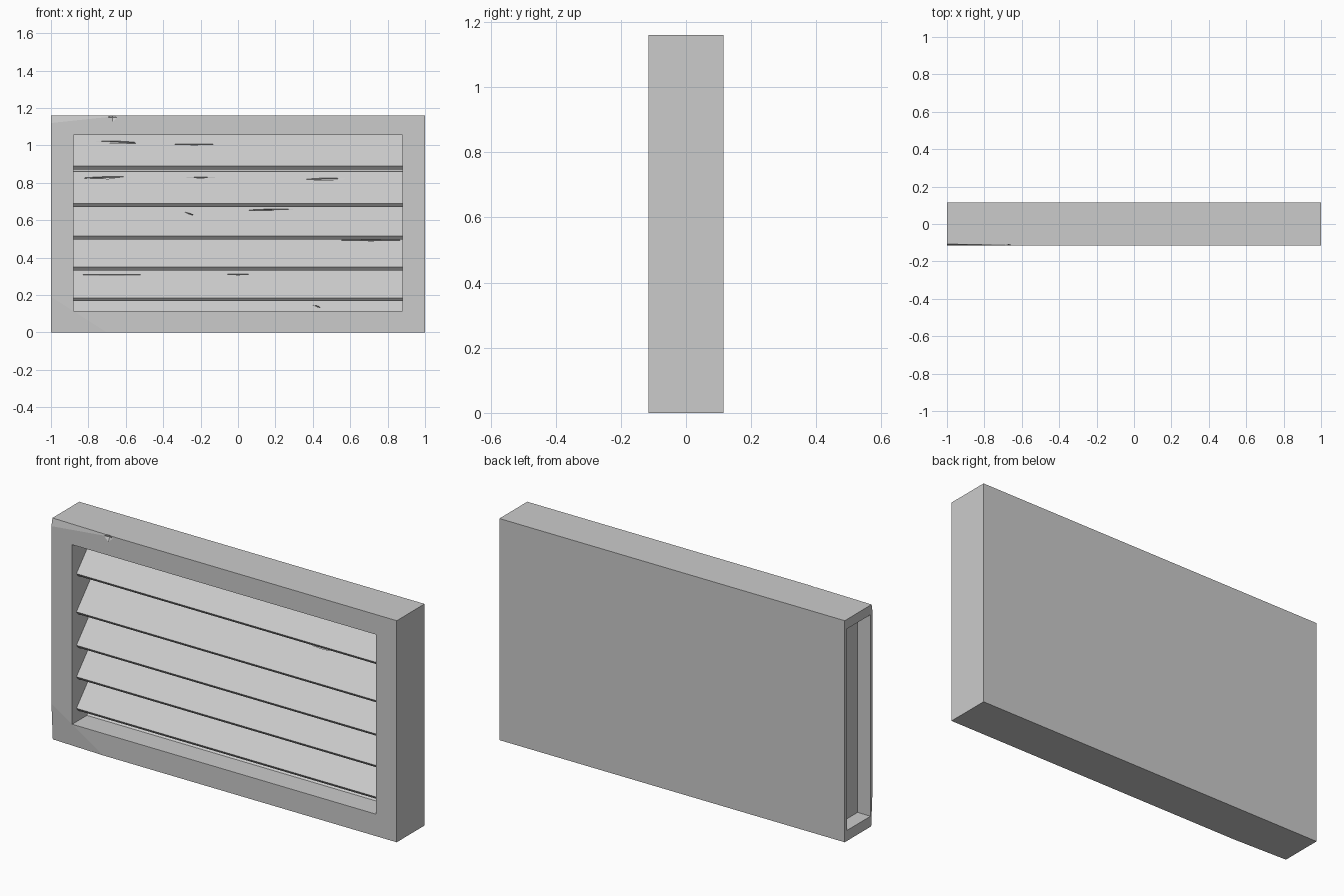
import bpy, bmesh
from mathutils import Vector, Matrix

if "Cube" in bpy.data.objects:
    bpy.data.objects.remove(bpy.data.objects["Cube"])


def finish(bm, name):
    bmesh.ops.recalc_face_normals(bm, faces=bm.faces)
    mesh = bpy.data.meshes.new(name)
    bm.to_mesh(mesh)
    bm.free()
    ob = bpy.data.objects.new(name, mesh)
    bpy.context.collection.objects.link(ob)
    return ob


def add_box(bm, lo, hi):
    lo, hi = Vector(lo), Vector(hi)
    m = Matrix.Translation((lo + hi) / 2) @ Matrix.Diagonal((*(hi - lo), 1))
    bmesh.ops.create_cube(bm, size=1, matrix=m)


def add_sliver(bm, pos, size, tilt=0.0):
    # Pointed eight-sided splinter used to carve a crack
    m = Matrix.Translation(pos) @ Matrix.Rotation(tilt, 4, 'Y') @ Matrix.Diagonal((*size, 1))
    bmesh.ops.create_uvsphere(bm, u_segments=4, v_segments=2, radius=1, matrix=m)


def carve(ob, cutter):
    mod = ob.modifiers.new("carve", 'BOOLEAN')
    mod.operation = 'DIFFERENCE'
    mod.solver = 'EXACT'
    mod.object = cutter
    bpy.context.view_layer.objects.active = ob
    bpy.ops.object.modifier_apply(modifier=mod.name)
    bpy.data.objects.remove(cutter)


def shave(bm, a, b, c):
    # Slice a thin wedge from the front face through three points
    a, b, c = Vector(a), Vector(b), Vector(c)
    n = (b - a).cross(c - a).normalized()
    if n.y > 0:
        n = -n
    cut = bmesh.ops.bisect_plane(bm, geom=bm.verts[:] + bm.edges[:] + bm.faces[:],
                                 plane_co=a, plane_no=n, clear_outer=True)
    edges = [e for e in bm.edges if e.is_boundary]
    bmesh.ops.holes_fill(bm, edges=edges)


W, D, H = 1.0, 0.115, 1.16

# Frame with closed back and worn left corners
bm = bmesh.new()
add_box(bm, (-W, -D, 0), (W, D, H))
shave(bm, (-1, -0.104, 0), (-0.7, -D, 0), (-0.88, -D, 0.115))
shave(bm, (-1, -0.107, H), (-0.62, -D, H), (-1, -D, 1.12))
frame = finish(bm, "frame")

# Front opening, left side pocket and the nick in the top rail
bm = bmesh.new()
add_box(bm, (-0.88, -0.3, 0.115), (0.88, 0.1, 1.055))
add_box(bm, (-1.2, -0.098, 0.055), (-0.925, 0.098, 1.11))
add_sliver(bm, (-0.67, -0.117, 1.15), (0.03, 0.012, 0.03))
carve(frame, finish(bm, "frame_cutter"))

# Louver slats: lower edge height, and cracks as (x start, x end, z, half height, tilt)
slats = [
    (0.89, [(-0.86, -0.45, 1.018, 0.012, 0.06), (-0.42, -0.05, 1.005, 0.004, 0)]),
    (0.69, [(-0.87, -0.52, 0.828, 0.012, -0.03), (0.34, 0.6, 0.82, 0.016, -0.03),
            (-0.3, -0.1, 0.828, 0.004, 0)]),
    (0.515, [(-0.35, -0.17, 0.635, 0.003, 0.35), (0.0, 0.35, 0.656, 0.007, -0.03)]),
    (0.35, [(0.55, 0.87, 0.493, 0.006, 0)]),
    (0.185, [(-0.87, -0.48, 0.308, 0.004, 0), (-0.1, 0.1, 0.31, 0.004, 0)]),
    (0.02, [(0.38, 0.46, 0.14, 0.004, 0.3)]),
]
SLOPE = 0.17 / 0.155
for i, (zb, cracks) in enumerate(slats):
    bm = bmesh.new()
    profile = [(-0.08, zb), (-0.064, zb - 0.018), (0.091, zb + 0.152), (0.075, zb + 0.17)]
    face = bm.faces.new([bm.verts.new((-0.9, y, z)) for y, z in profile])
    ext = bmesh.ops.extrude_face_region(bm, geom=[face])
    bmesh.ops.translate(bm, vec=(1.8, 0, 0),
                        verts=[v for v in ext["geom"] if isinstance(v, bmesh.types.BMVert)])
    slat = finish(bm, f"louver_slat_{i + 1}")
    bm = bmesh.new()
    for x0, x1, z, h, tilt in cracks:
        y = -0.08 + (z - zb) / SLOPE
        add_sliver(bm, ((x0 + x1) / 2, y, z), ((x1 - x0) / 2, 0.012, h), tilt)
    carve(slat, finish(bm, "crack_cutter"))
